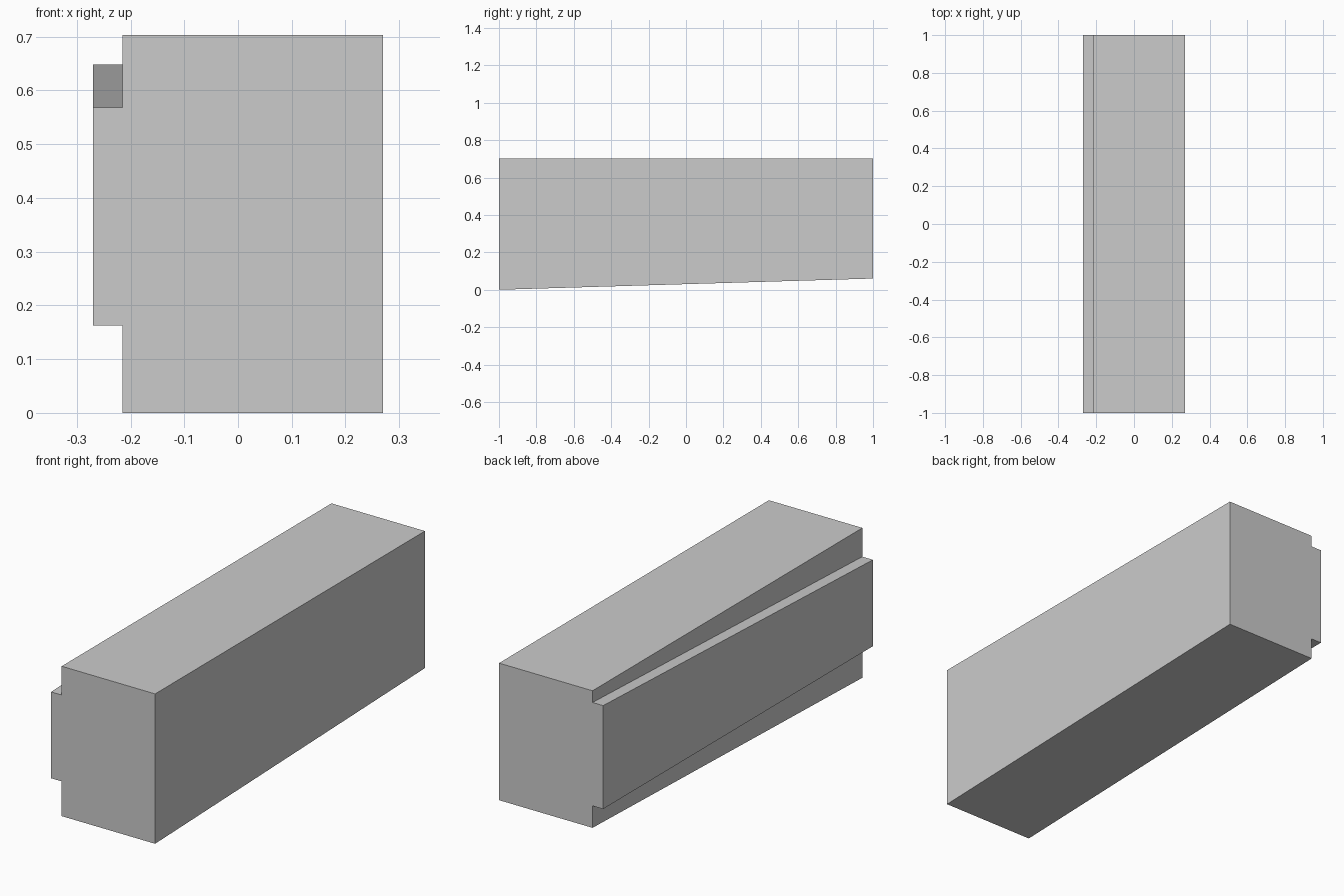
import bpy, bmesh

if "Cube" in bpy.data.objects:
    bpy.data.objects.remove(bpy.data.objects["Cube"])

# Stepped cross-section: body plus the rib on the left side
def profile(y, base, rib_top):
    left, step, right = -0.27, -0.215, 0.27
    rib_base, top = 0.163, 0.703
    return [(x, y, z) for x, z in (
        (step, base), (right, base), (right, top), (step, top),
        (step, rib_top), (left, rib_top), (left, rib_base), (step, rib_base))]

bm = bmesh.new()
# Underside and rib top both rise towards the back
front = [bm.verts.new(p) for p in profile(-1, 0.0, 0.568)]
back = [bm.verts.new(p) for p in profile(1, 0.06, 0.648)]

# End caps and sides
bm.faces.new(front)
bm.faces.new(back[::-1])
n = len(front)
for i in range(n):
    j = (i + 1) % n
    bm.faces.new((front[j], front[i], back[i], back[j]))
bmesh.ops.recalc_face_normals(bm, faces=bm.faces)

mesh = bpy.data.meshes.new("ribbed_beam")
bm.to_mesh(mesh)
bm.free()
bpy.context.collection.objects.link(bpy.data.objects.new("ribbed_beam", mesh))
